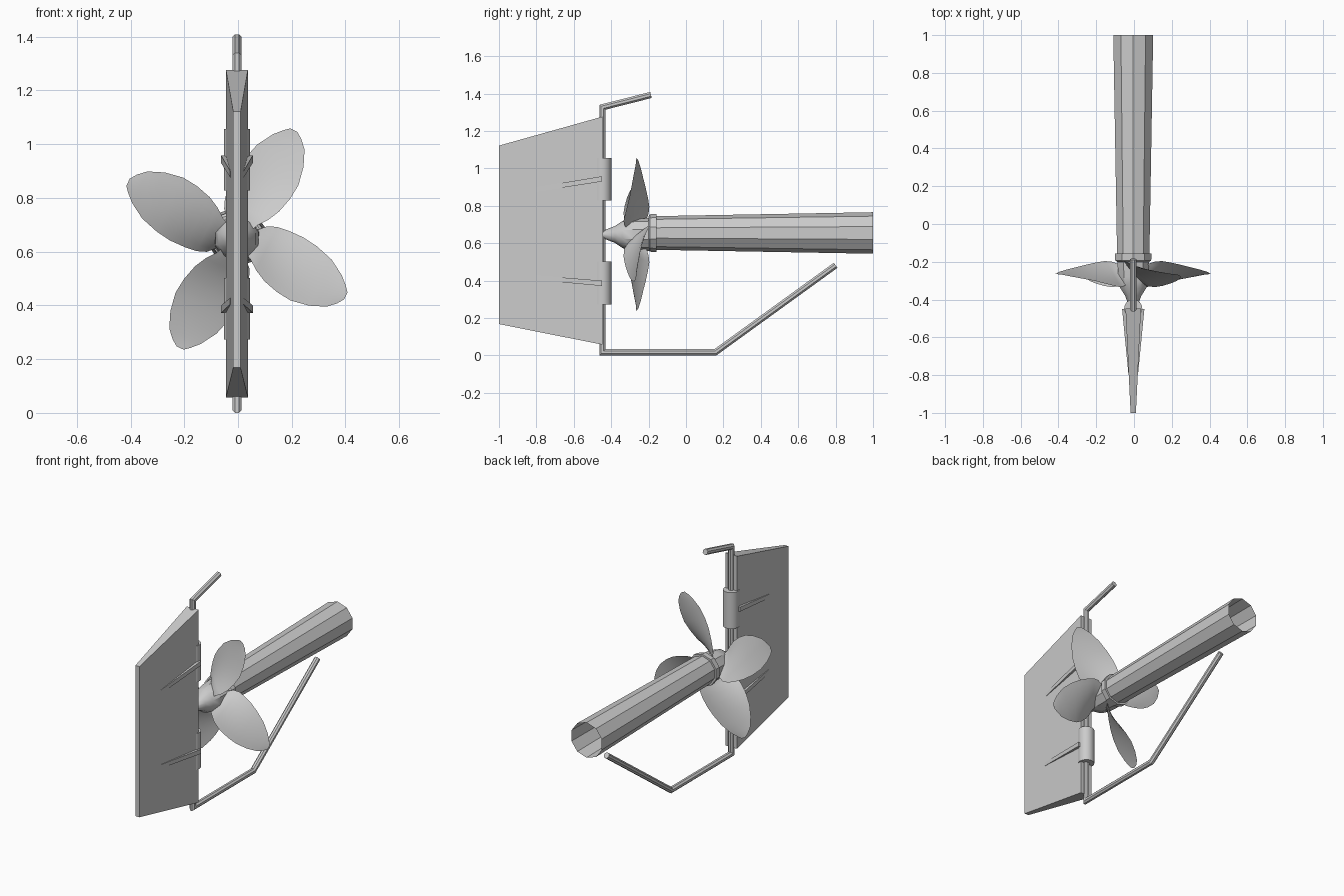
import bpy, bmesh, math

if "Cube" in bpy.data.objects:
    bpy.data.objects.remove(bpy.data.objects["Cube"])

CX = -0.004                 # centre line in x
HUB_Z, SHAFT_Z = 0.647, 0.655
POST_Y = -0.447


def finish(name, bm, smooth=None):
    bmesh.ops.recalc_face_normals(bm, faces=bm.faces)
    me = bpy.data.meshes.new(name)
    bm.to_mesh(me)
    bm.free()
    ob = bpy.data.objects.new(name, me)
    bpy.context.collection.objects.link(ob)
    if smooth:
        bpy.context.view_layer.objects.active = ob
        ob.select_set(True)
        bpy.ops.object.shade_smooth_by_angle(angle=math.radians(smooth))
        ob.select_set(False)
    return ob


def loft(name, rings, cap_start=True, cap_end=True, smooth=None):
    """Skin a list of equal-length closed rings of points."""
    bm = bmesh.new()
    vr = [[bm.verts.new(p) for p in ring] for ring in rings]
    n = len(vr[0])
    for a, b in zip(vr, vr[1:]):
        for i in range(n):
            j = (i + 1) % n
            bm.faces.new((a[i], a[j], b[j], b[i]))
    if cap_start:
        bm.faces.new(vr[0])
    if cap_end:
        bm.faces.new(vr[-1])
    return finish(name, bm, smooth)


def ring_y(y, r, z, n=10):
    """Ring around the y axis with a vertex at the top."""
    return [(CX + r * math.cos(math.pi / 2 + 2 * math.pi * i / n), y,
             z + r * math.sin(math.pi / 2 + 2 * math.pi * i / n)) for i in range(n)]


def sweep(name, path, r, n=8):
    """Mitred tube along a path in the yz plane."""
    dirs = []
    for (y0, z0), (y1, z1) in zip(path, path[1:]):
        d = math.hypot(y1 - y0, z1 - z0)
        dirs.append(((y1 - y0) / d, (z1 - z0) / d))
    rings = []
    for i, (y, z) in enumerate(path):
        a, b = dirs[max(i - 1, 0)], dirs[min(i, len(dirs) - 1)]
        ny, nz = -(a[1] + b[1]), a[0] + b[0]
        k = 2 / (ny * ny + nz * nz)
        ring = []
        for s in range(n):
            t = 2 * math.pi * (s + 0.5) / n
            w = r * math.sin(t)
            ring.append((CX + r * math.cos(t), y + ny * k * w, z + nz * k * w))
        rings.append(ring)
    return loft(name, rings)


# Shaft tube, open at the inboard end
loft("shaft_tube", [ring_y(-0.16, 0.09, SHAFT_Z), ring_y(1.0, 0.111, SHAFT_Z)], cap_end=False)

# Collar at the end of the tube
loft("shaft_collar", [ring_y(-0.2, 0.09, SHAFT_Z), ring_y(-0.193, 0.1, SHAFT_Z),
                      ring_y(-0.157, 0.102, SHAFT_Z)])

# Propeller hub and nose
profile = [(-0.19, 0.088), (-0.28, 0.084), (-0.34, 0.072), (-0.38, 0.045), (-0.445, 0.02)]
loft("propeller_hub", [ring_y(y, r, HUB_Z) for y, r in profile], smooth=35)

# Blades: radius, lower edge, upper edge, half twist depth
sections = [(.045, -.03, .055, .05), (.08, -.047, .092, .065), (.115, -.073, .106, .069),
            (.16, -.096, .112, .062), (.22, -.112, .114, .05), (.28, -.118, .106, .037),
            (.35, -.105, .086, .024), (.41, -.08, .05, .012), (.44, -.052, .022, .004),
            (.457, -.027, .002, .001)]
STEPS = 8
ts = [-1 + 2 * i / STEPS for i in range(STEPS + 1)]
outline = [(t, 1) for t in ts] + [(t, -1) for t in ts[-2:0:-1]]
for k in range(4):
    a = math.radians(-26 + 90 * k)
    ux, uz = math.cos(a), math.sin(a)
    rings = []
    for r, lo, hi, depth in sections:
        ring = []
        for t, side in outline:
            v = (lo + hi) / 2 + t * (hi - lo) / 2
            thick = 0.015 * (1 - t * t) * (1 - r / 0.47)
            ring.append((CX + r * ux - v * uz, -0.265 + t * depth + side * thick,
                         HUB_Z + r * uz + v * ux))
        rings.append(ring)
    loft(f"propeller_blade_{k + 1}", rings, smooth=60)

# Stern frame: skeg, post and top arm
sweep("stern_frame", [(0.8, 0.482), (0.157, 0.017), (POST_Y, 0.017),
                      (POST_Y, 1.327), (-0.187, 1.393)], 0.018)

# Tapered rudder
def rect(y, w, z0, z1):
    return [(CX - w, y, z0), (CX + w, y, z0), (CX + w, y, z1), (CX - w, y, z1)]

loft("rudder", [rect(-0.447, 0.041, 0.058, 1.277), rect(-1.0, 0.014, 0.168, 1.122)])

# Hinge barrels and straps
for label, z0, z1, sz0, sz1 in (("upper", 0.828, 1.057, 0.944, 0.888),
                                ("lower", 0.273, 0.502, 0.386, 0.416)):
    loft(f"{label}_hinge_barrel",
         [[(CX + 0.048 * math.cos(math.pi * i / 8), -0.447 + 0.048 * math.sin(math.pi * i / 8), z)
           for i in range(16)] for z in (z0, z1)], smooth=35)
    loft(f"{label}_hinge_strap", [rect(-0.45, 0.059, sz0 - 0.014, sz0 + 0.014),
                                  rect(-0.8, 0.025, sz1 - 0.012, sz1 + 0.012)])
